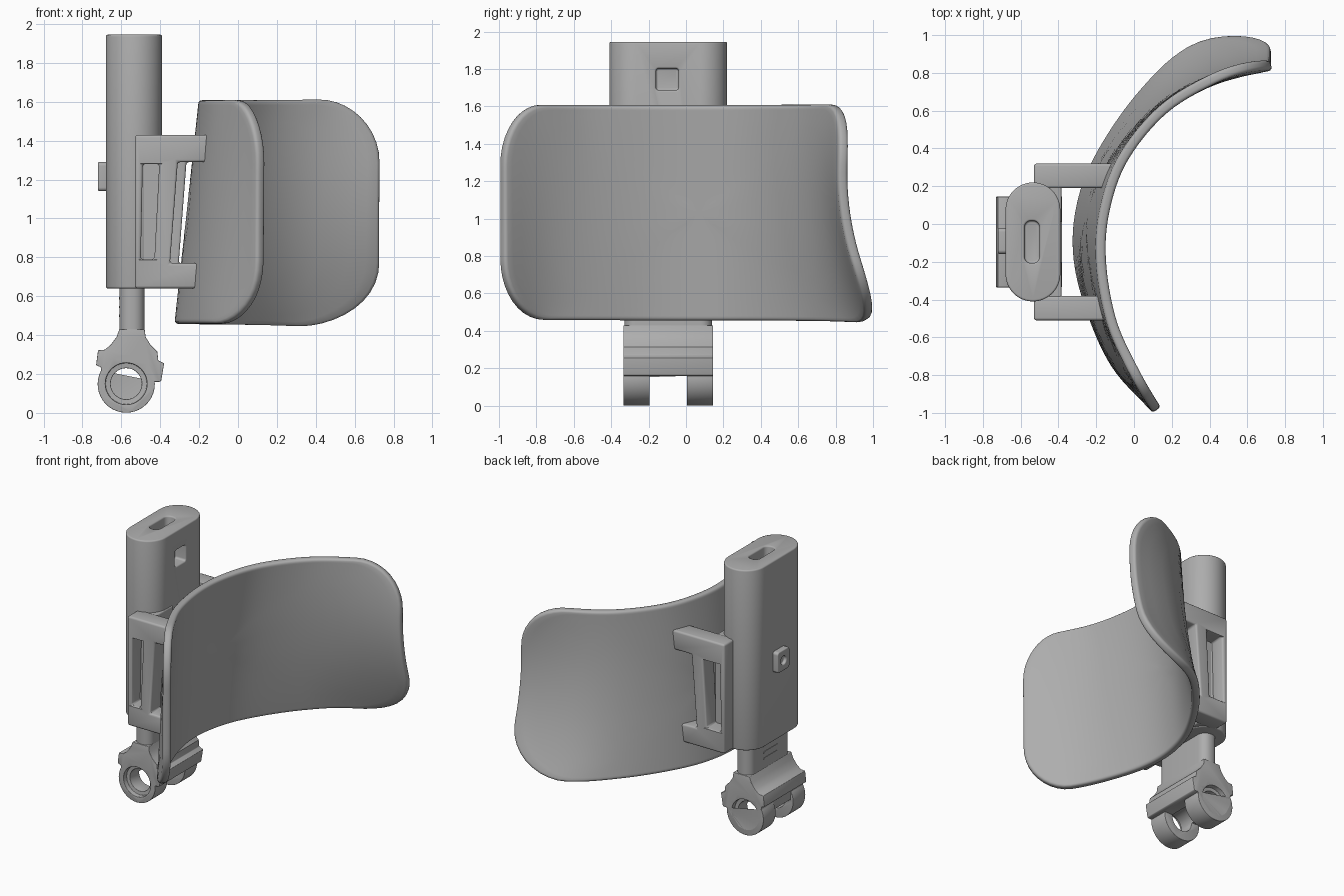
import bpy, bmesh, math
from mathutils import Vector

cube = bpy.data.objects.get("Cube")
if cube:
    bpy.data.objects.remove(cube, do_unlink=True)

grey = bpy.data.materials.new("plain grey")
grey.use_nodes = True
COLOUR = (0.42, 0.42, 0.42, 1)
grey.diffuse_color = COLOUR
grey.node_tree.nodes["Principled BSDF"].inputs["Base Color"].default_value = COLOUR

MID_Y = -0.095          # symmetry plane of the holder, bracket and clevis


def finish(name, bm):
    bmesh.ops.recalc_face_normals(bm, faces=bm.faces)
    mesh = bpy.data.meshes.new(name)
    bm.to_mesh(mesh)
    bm.free()
    mesh.materials.append(grey)
    obj = bpy.data.objects.new(name, mesh)
    bpy.context.collection.objects.link(obj)
    return obj


def prism(name, outline, axis, low, high):
    """Extrude an outline: (x, z) pairs along y, (x, y) along z, (y, z) along x."""
    place = {"y": lambda a, b, d: (a, d, b),
             "z": lambda a, b, d: (a, b, d),
             "x": lambda a, b, d: (d, a, b)}[axis]
    bm = bmesh.new()
    ends = [[bm.verts.new(place(a, b, d)) for a, b in outline] for d in (low, high)]
    bm.faces.new(ends[0])
    bm.faces.new(ends[1])
    n = len(outline)
    for i in range(n):
        j = (i + 1) % n
        bm.faces.new((ends[0][i], ends[0][j], ends[1][j], ends[1][i]))
    return finish(name, bm)


def rounded(cx, cy, hx, hy, r, steps=8):
    """Rounded rectangle outline; r equal to a half-size gives a stadium."""
    pts = []
    for k, (sx, sy) in enumerate(((1, 1), (-1, 1), (-1, -1), (1, -1))):
        for i in range(steps + 1):
            a = math.pi / 2 * (k + i / steps)
            p = (cx + sx * (hx - r) + r * math.cos(a), cy + sy * (hy - r) + r * math.sin(a))
            if not pts or math.dist(p, pts[-1]) > 1e-5:
                pts.append(p)
    if math.dist(pts[0], pts[-1]) < 1e-5:
        pts.pop()
    return pts


def circle(cx, cy, r):
    return rounded(cx, cy, r, r, r, 10)


def apply_all(obj):
    bpy.context.view_layer.update()
    graph = bpy.context.evaluated_depsgraph_get()
    mesh = bpy.data.meshes.new_from_object(obj.evaluated_get(graph))
    obj.modifiers.clear()
    obj.data = mesh


def boolean(obj, other, operation="DIFFERENCE"):
    mod = obj.modifiers.new("cut", "BOOLEAN")
    mod.operation = operation
    mod.solver = "EXACT"
    mod.object = other
    apply_all(obj)
    bpy.data.objects.remove(other, do_unlink=True)


def soften(obj, width):
    if width:
        mod = obj.modifiers.new("soft edges", "BEVEL")
        mod.width = width
        mod.segments = 3
        mod.limit_method = "ANGLE"
        mod.angle_limit = math.radians(40)
        mod.use_clamp_overlap = False
        apply_all(obj)
    bpy.ops.object.select_all(action="DESELECT")
    obj.select_set(True)
    bpy.context.view_layer.objects.active = obj
    bpy.ops.object.shade_smooth_by_angle(angle=math.radians(35))


# Curved cuff: a leaning sheet between a top and a bottom curve
TOP = [(.098, -1), (-.03, -.78), (-.145, -.52), (-.2, -.2), (-.18, .08),
       (-.08, .36), (.13, .62), (.4, .79), (.72, .915)]
BOTTOM = [(.098, -1), (-.11, -.77), (-.24, -.5), (-.32, -.2), (-.31, .08),
          (-.21, .36), (.02, .7), (.3, .95), (.72, 1.075)]
Z0, Z1 = .46, 1.61


def spline(points, s):
    """Smooth curve through the points, s from 0 to 1."""
    p = [Vector(q) for q in points]
    p = [2 * p[0] - p[1]] + p + [2 * p[-1] - p[-2]]
    f = s * (len(points) - 1)
    i = min(int(f), len(points) - 2)
    t = f - i
    a, b, c, d = p[i:i + 4]
    return .5 * (2 * b + (c - a) * t + (2 * a - 5 * b + 4 * c - d) * t * t
                 + (3 * b - a - 3 * c + d) * t ** 3)


def cuff_point(s, t):
    p = spline(BOTTOM, s).lerp(spline(TOP, s), t)
    bow = .115 * max(0, (s - .45) / .55) ** 2 * 4 * t * (1 - t)
    return Vector((p.x, p.y - bow, Z0 + (Z1 - Z0) * t))


def cuff():
    # A rounded outline with evenly divided sides, filled by shrinking rings
    corner_s, corner_t, steps = .125, .28, 10
    outline = []
    for k, (s, t) in enumerate(((1, 1), (0, 1), (0, 0), (1, 0))):
        cs = abs(s - corner_s)
        ct = abs(t - corner_t)
        for i in range(steps + 1):
            a = math.pi / 2 * (k + i / steps)
            outline.append((cs + corner_s * math.cos(a), ct + corner_t * math.sin(a)))
        here = outline[-1]
        side = 48 if k % 2 == 0 else 12
        run = 1 - 2 * (corner_s if k % 2 == 0 else corner_t)
        ds, dt = ((-run, 0), (0, -run), (run, 0), (0, run))[k]
        outline += [(here[0] + ds * i / side, here[1] + dt * i / side) for i in range(1, side)]
    scales = [1, .955] + [.9 - .1 * i for i in range(9)]
    bm = bmesh.new()
    rings = [[bm.verts.new(cuff_point(.5 + q * (s - .5), .5 + q * (t - .5)))
              for s, t in outline] for q in scales]
    centre = bm.verts.new(cuff_point(.5, .5))
    n = len(outline)
    for i in range(n):
        j = (i + 1) % n
        for a, b in zip(rings, rings[1:]):
            bm.faces.new((a[i], a[j], b[j], b[i]))
        bm.faces.new((rings[-1][i], rings[-1][j], centre))
    obj = finish("cuff", bm)
    # Grow towards the hollow side, which faces +x
    toward_hollow = sum(p.normal.x * p.area for p in obj.data.polygons) > 0
    mod = obj.modifiers.new("thickness", "SOLIDIFY")
    mod.thickness = .054
    mod.offset = 1 if toward_hollow else -1
    apply_all(obj)
    soften(obj, .018)


cuff()

# Holder body with a top slot and a side window
body = prism("holder_body", rounded(-.535, MID_Y, .145, .315, .145, 12), "z", .64, 1.945)
boolean(body, prism("slot_cutter", rounded(-.54, MID_Y, .04, .112, .035), "z", 1.85, 2))
boolean(body, prism("window_cutter", rounded(-.1, 1.745, .06, .058, .015), "x", -.47, -.3))
soften(body, .01)

# Side button with a small hole
button = prism("side_button", rounded(-.09, 1.215, .068, .075, .02), "x", -.72, -.66)
boolean(button, prism("hole_cutter", circle(-.09, 1.215, .03), "x", -.8, -.7))
soften(button, .007)

# Bracket: a slotted plate on each side, reaching to the cuff
for side, y0, y1, low_x, high_x, shear, shift in (
        ("front", -.51, -.38, -.235, -.16, -.3, 0),
        ("back", .19, .32, -.21, -.125, .42, .045)):
    def reach(z):
        return low_x + (high_x - low_x) * (z - .64) / .79
    outline = [(-.53, .64), (reach(.64), .64), (reach(.77), .77), (-.35 + shift, .77),
               (-.31 + shift, 1.29), (reach(1.29), 1.29), (reach(1.43), 1.43), (-.53, 1.43)]
    slot = [(-.5, .79), (-.43 + shift, .79), (-.405 + shift, 1.28), (-.49, 1.28)]
    plate = prism(side + "_bracket_plate", outline, "y", y0, y1)
    for v in plate.data.vertices:
        if v.co.x > -.25:
            v.co.x += shear * (v.co.y - (y0 + y1) / 2)
    boolean(plate, prism("slot_cutter", slot, "y", y0 - .1, y1 + .1))
    soften(plate, .014)
    f0, f1 = (-.4, -.2) if side == "front" else (.01, .21)
    soften(prism(side + "_bracket_root", rounded(-.457, 1.035, .073, .39, .01, 3),
                 "y", f0, f1), 0)

# Stem below the holder, with grip ridges
soften(prism("stem", rounded(-.545, MID_Y, .065, .235, .06), "z", .34, .7), 0)
for i in range(3):
    soften(prism("stem_ridge", rounded(MID_Y, .5 + .045 * i, .08, .006, .005, 3),
                 "x", -.613, -.6), 0)

# Clevis head: flared neck, side tabs, two ring legs
HEAD = [(-.61, .43), (-.625, .39), (-.655, .35), (-.685, .325), (-.72, .322), (-.73, .245),
        (-.705, .235), (-.7, .16), (-.405, .16), (-.395, .165), (-.38, .255), (-.41, .27),
        (-.415, .315), (-.45, .35), (-.475, .39), (-.48, .43)]
head = prism("clevis_head", HEAD, "y", -.335, .145)
for y0, y1 in ((-.335, -.195), (.005, .145)):
    boolean(head, prism("ring_leg", circle(-.575, .148, .147), "y", y0, y1), "UNION")
boolean(head, prism("pin_hole_cutter", circle(-.575, .15, .08), "y", -1, 1))
for y0, y1 in ((-.5, -.3), (.11, .3)):
    boolean(head, prism("counterbore_cutter", circle(-.575, .15, .107), "y", y0, y1))
soften(head, .003)
